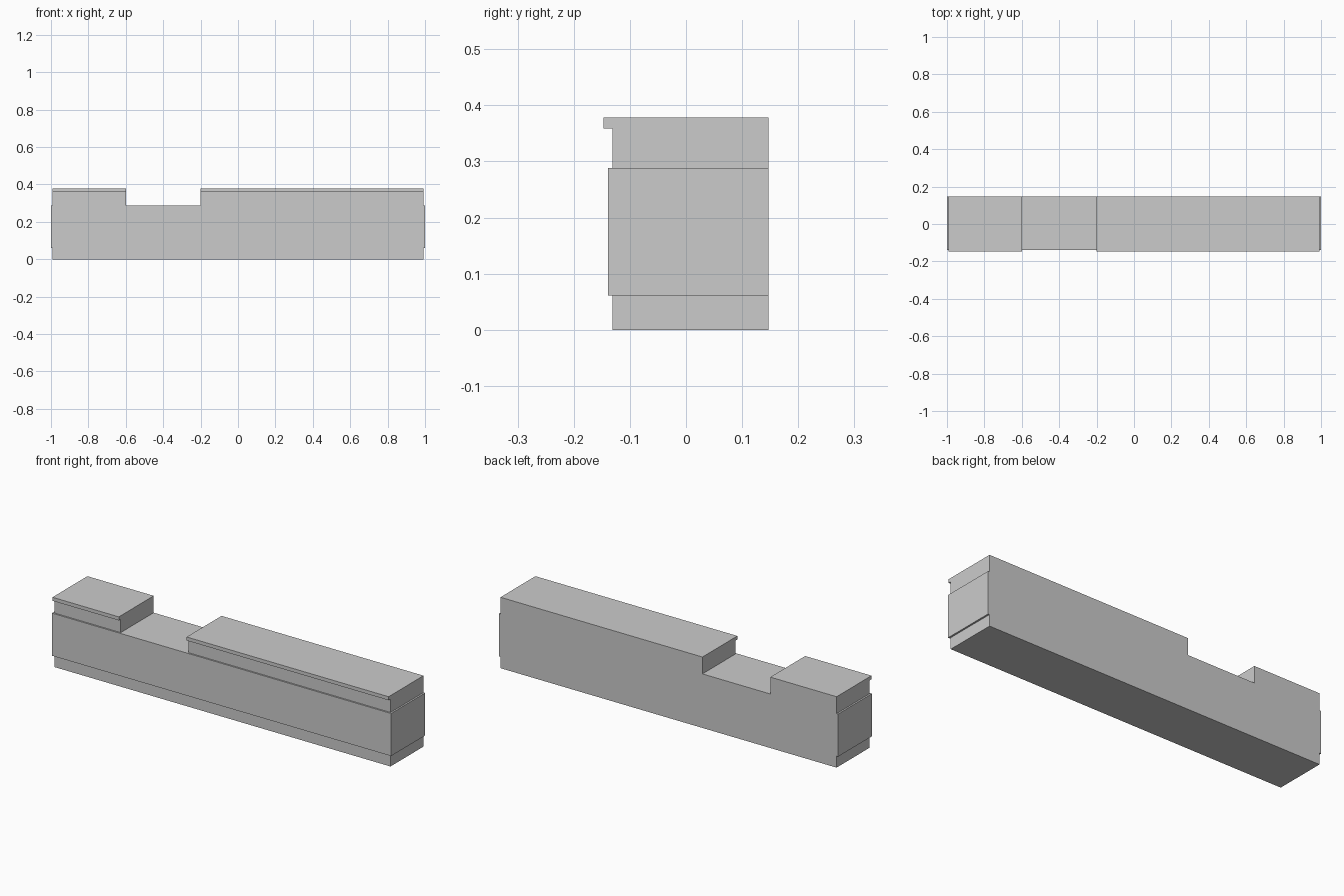
import bpy
import bmesh

if "Cube" in bpy.data.objects:
    bpy.data.objects.remove(bpy.data.objects["Cube"])

BACK = 0.147


def extrude_profile(name, profile, x0, x1):
    """Solid with a (y, z) cross-section running along x."""
    bm = bmesh.new()
    face = bm.faces.new([bm.verts.new((x0, y, z)) for y, z in profile])
    ext = bmesh.ops.extrude_face_region(bm, geom=[face])
    verts = [g for g in ext["geom"] if isinstance(g, bmesh.types.BMVert)]
    bmesh.ops.translate(bm, verts=verts, vec=(x1 - x0, 0, 0))
    bmesh.ops.recalc_face_normals(bm, faces=bm.faces)
    mesh = bpy.data.meshes.new(name)
    bm.to_mesh(mesh)
    bm.free()
    obj = bpy.data.objects.new(name, mesh)
    bpy.context.collection.objects.link(obj)
    return obj


def band(y_front, z0, z1):
    return [(y_front, z0), (BACK, z0), (BACK, z1), (y_front, z1)]


# Recessed plinth and the wider main body
extrude_profile("plinth", band(-0.131, 0, 0.061), -0.991, 0.991)
extrude_profile("main_body", band(-0.139, 0.061, 0.288), -1, 1)

# Upper blocks with a front lip, either side of the open gap
upper = [(-0.131, 0.288), (BACK, 0.288), (BACK, 0.378),
         (-0.147, 0.378), (-0.147, 0.359), (-0.131, 0.359)]
for name, x0, x1 in (("upper_block_short", -0.991, -0.6),
                     ("upper_block_long", -0.2, 0.991)):
    extrude_profile(name, upper, x0, x1)
